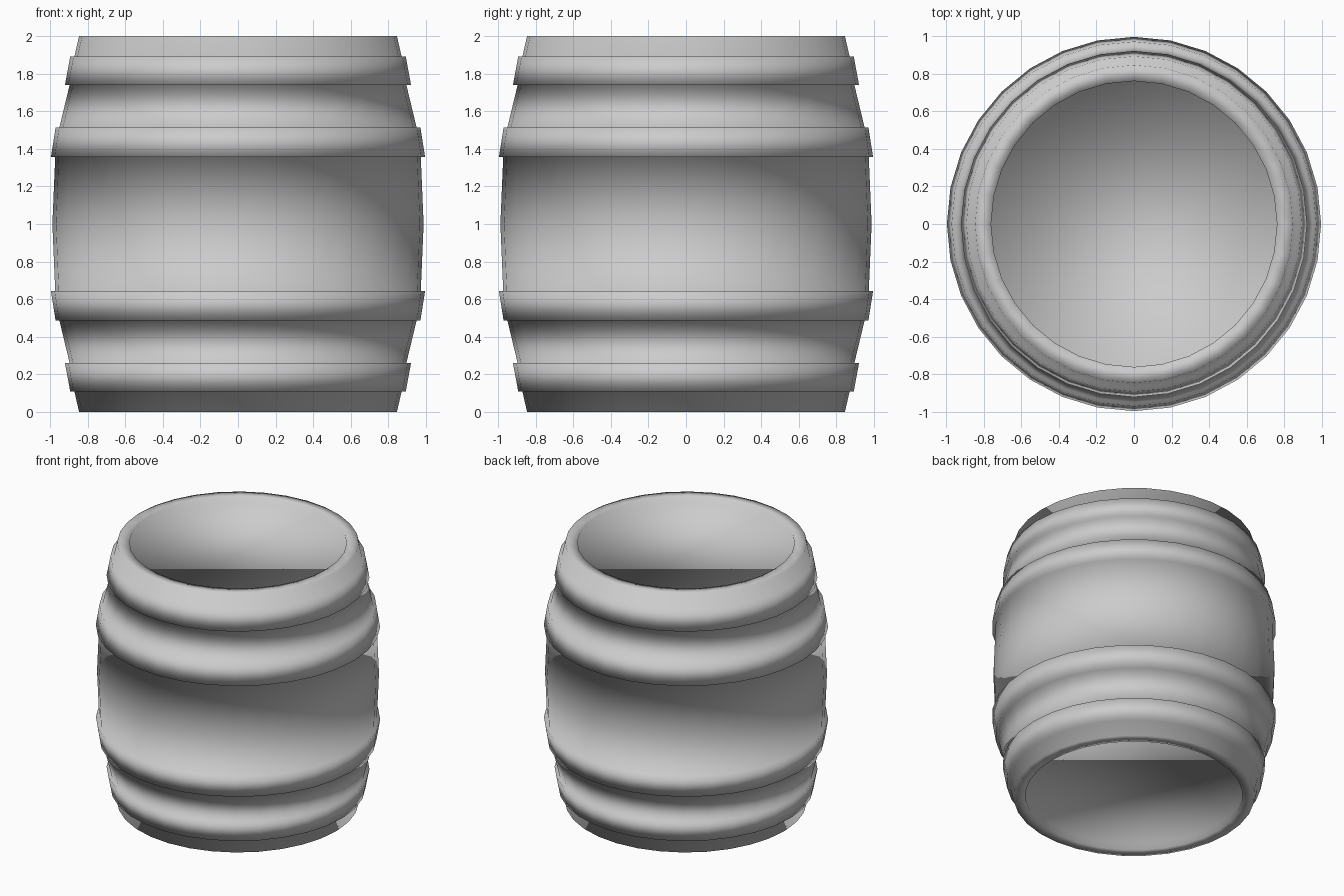
import bpy, bmesh
from math import cos, sin, tau

if "Cube" in bpy.data.objects:
    bpy.data.objects.remove(bpy.data.objects["Cube"])

SIDES = 32

# Lower half of the barrel profile (radius, height): recessed head, rim, two hoops, belly
lower = [
    (0.76, 0.05), (0.76, 0.0), (0.845, 0.0),       # head edge and rim
    (0.87, 0.11), (0.892, 0.11), (0.92, 0.26),     # end hoop
    (0.895, 0.26), (0.95, 0.488),                  # stave
    (0.97, 0.488), (0.995, 0.645), (0.972, 0.645), # belly hoop
]
# Mirror the profile about the middle of the barrel
profile = lower + [(0.987, 1.0)] + [(r, 2.0 - z) for r, z in reversed(lower)]

bm = bmesh.new()
rings = [[bm.verts.new((r * cos(tau * i / SIDES), r * sin(tau * i / SIDES), z))
          for i in range(SIDES)] for r, z in profile]

# Staves, hoops and rims
for a, b in zip(rings, rings[1:]):
    for i in range(SIDES):
        j = (i + 1) % SIDES
        bm.faces.new((a[i], a[j], b[j], b[i]))

# Flat heads recessed inside both rims
bm.faces.new(list(reversed(rings[0])))
bm.faces.new(rings[-1])

# The whole barrel is one continuous smooth-shaded surface
for f in bm.faces:
    f.smooth = True
bmesh.ops.recalc_face_normals(bm, faces=bm.faces[:])

mesh = bpy.data.meshes.new("barrel")
bm.to_mesh(mesh)
bm.free()
barrel = bpy.data.objects.new("barrel", mesh)
bpy.context.collection.objects.link(barrel)
